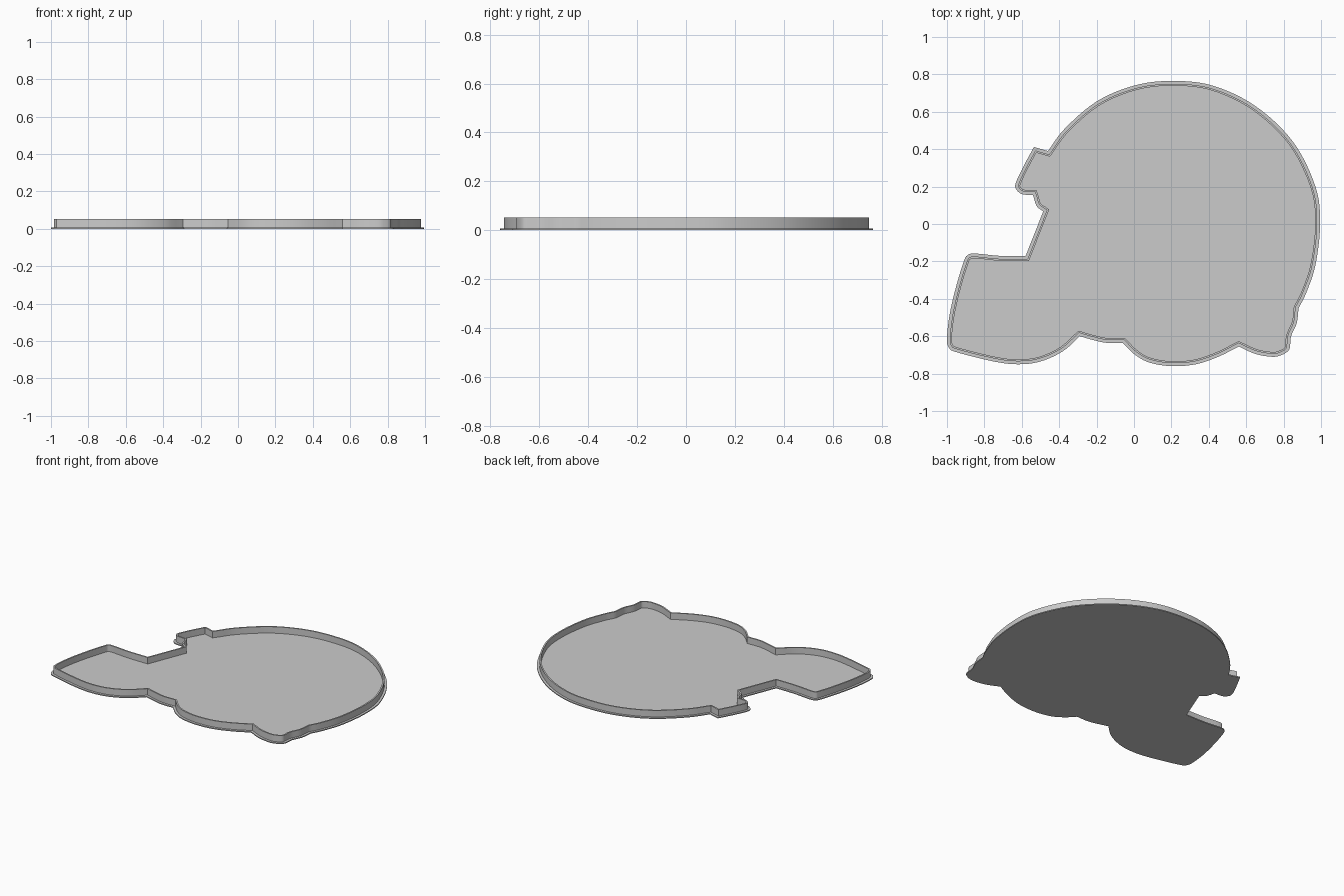
import bpy
import bmesh
import math
from mathutils import Vector

if "Cube" in bpy.data.objects:
    bpy.data.objects.remove(bpy.data.objects["Cube"])

FLANGE, RIM_TOP = 0.007, 0.052          # heights
LEDGE, WALL = 0.016, 0.01               # widths measured inward from the edge

# Outline as smooth runs, each starting where the previous one ends
dome = [(-.46, .39), (-.37, .51), (-.2, .655), (0, .74), (.2, .765), (.42, .74),
        (.65, .63), (.85, .44), (.97, .2), (.995, 0), (.97, -.22), (.92, -.37), (.88, -.45)]
rear_lobe = [(.88, -.45), (.87, -.53), (.84, -.6), (.83, -.67), (.79, -.7),
             (.74, -.71), (.65, -.695), (.56, -.655)]
ear_curve = [(.56, -.655), (.45, -.71), (.33, -.75), (.2, -.76), (.08, -.74),
             (0, -.695), (-.06, -.635)]
jaw_link = [(-.06, -.635), (-.15, -.635), (-.22, -.62), (-.29, -.6)]
chin = [(-.29, -.6), (-.38, -.68), (-.5, -.735), (-.62, -.75), (-.75, -.735),
        (-.95, -.685), (-.99, -.66), (-1, -.61), (-.985, -.48), (-.95, -.33),
        (-.91, -.2), (-.89, -.167), (-.85, -.158), (-.72, -.17), (-.58, -.172)]
face_edge = [(-.58, -.172), (-.485, .068)]
notch = [(-.485, .068), (-.52, .095), (-.54, .155)]
brow = [(-.54, .155), (-.6, .16), (-.632, .19), (-.63, .225), (-.59, .31), (-.535, .412)]
brow_top = [(-.535, .412), (-.46, .39)]


def smooth_run(points, steps=6):
    """Catmull-Rom samples of a run, without its last point."""
    pts = [Vector(p) for p in points]
    if len(pts) == 2:
        return pts[:1]
    ext = [2 * pts[0] - pts[1]] + pts + [2 * pts[-1] - pts[-2]]
    out = []
    for a, b, c, d in zip(ext, ext[1:], ext[2:], ext[3:]):
        for i in range(steps):
            t = i / steps
            out.append(0.5 * (2 * b + (c - a) * t + (2 * a - 5 * b + 4 * c - d) * t * t
                              + (3 * b - a - 3 * c + d) * t ** 3))
    return out


def inset(loop, width):
    """Mitred inward offset of a clockwise loop."""
    out = []
    for i, p in enumerate(loop):
        d1 = (p - loop[i - 1]).normalized()
        d2 = (loop[(i + 1) % len(loop)] - p).normalized()
        n1, n2 = Vector((d1.y, -d1.x)), Vector((d2.y, -d2.x))
        mid = (n1 + n2).normalized()
        out.append(p + mid * width / max(mid.dot(n1), 0.5))
    return out


def build(name, rings, capped, material):
    """Skin a stack of (loop, height) rings; cap the ends or close into a tube."""
    bm = bmesh.new()
    layers = [[bm.verts.new((p.x, p.y, z)) for p in loop] for loop, z in rings]
    pairs = list(zip(layers, layers[1:]))
    if not capped:
        pairs.append((layers[-1], layers[0]))
    for low, high in pairs:
        for i in range(len(low)):
            bm.faces.new((low[i - 1], low[i], high[i], high[i - 1]))
    if capped:
        bm.faces.new(layers[0])
        bm.faces.new(layers[-1])
    bmesh.ops.recalc_face_normals(bm, faces=bm.faces)
    mesh = bpy.data.meshes.new(name)
    bm.to_mesh(mesh)
    bm.free()
    mesh.materials.append(material)
    mesh.shade_smooth()
    mesh.set_sharp_from_angle(angle=math.radians(30))
    obj = bpy.data.objects.new(name, mesh)
    bpy.context.collection.objects.link(obj)
    return obj


grey = bpy.data.materials.new("plain grey")
grey.use_nodes = True
colour = (0.6, 0.6, 0.6, 1)
grey.diffuse_color = colour
grey.node_tree.nodes["Principled BSDF"].inputs["Base Color"].default_value = colour

edge = []
for run in (dome, rear_lobe, ear_curve, jaw_link, chin, face_edge, notch, brow, brow_top):
    edge += smooth_run(run)
wall_out, wall_in = inset(edge, LEDGE), inset(edge, LEDGE + WALL)

# Thin helmet-shaped floor with a narrow ledge around the wall
build("base_plate", [(edge, 0), (edge, FLANGE)], True, grey)
# Upright wall following the outline
build("rim_wall", [(wall_out, FLANGE), (wall_out, RIM_TOP),
                   (wall_in, RIM_TOP), (wall_in, FLANGE)], False, grey)
